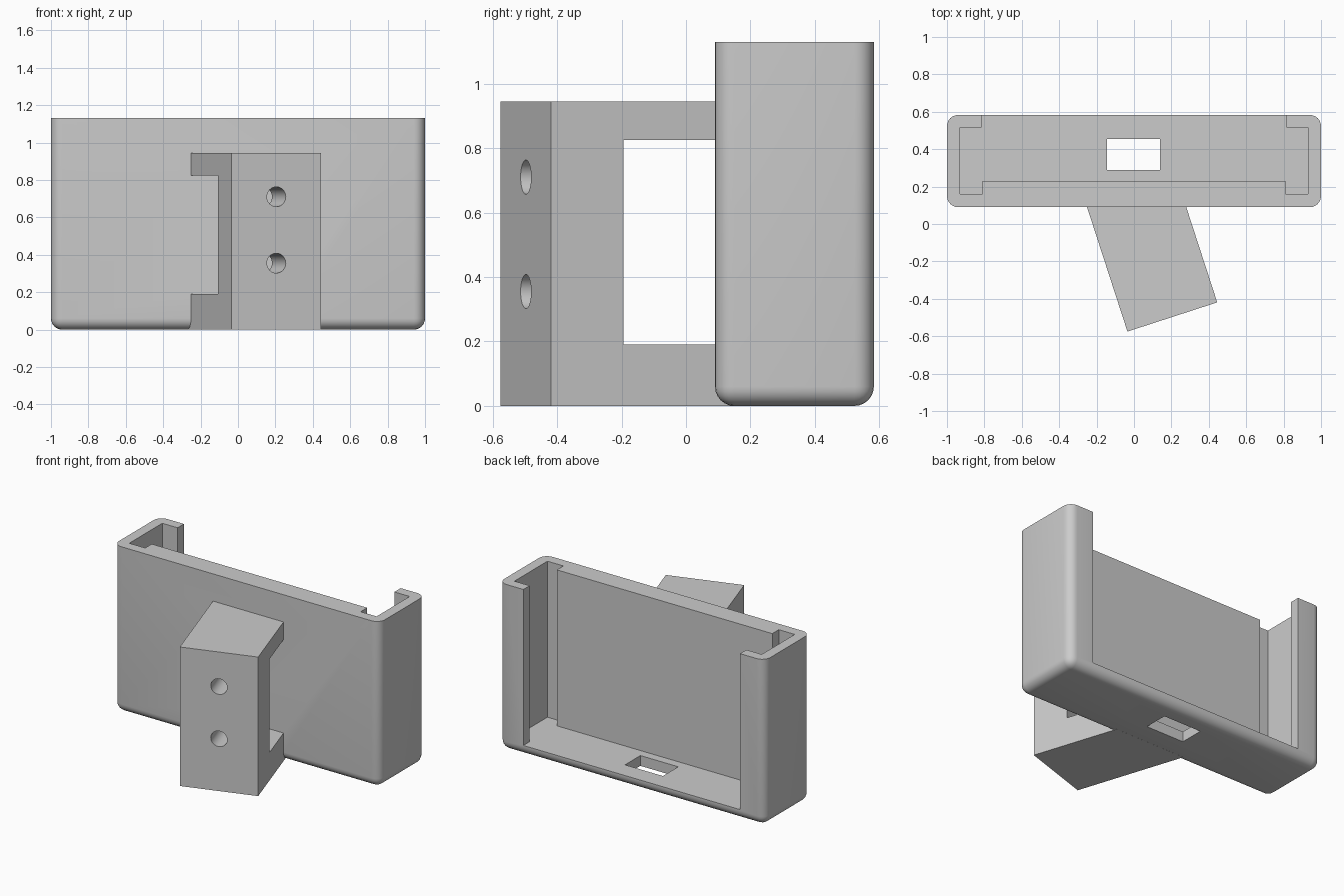
import bpy, bmesh, math
from mathutils import Matrix, Vector

if "Cube" in bpy.data.objects:
    bpy.data.objects.remove(bpy.data.objects["Cube"])


def prism(name, outline, z0, z1):
    """Extrude an xy outline from z0 to z1."""
    bm = bmesh.new()
    face = bm.faces.new([bm.verts.new((x, y, z0)) for x, y in outline])
    top = bmesh.ops.extrude_face_region(bm, geom=[face])["geom"]
    verts = [v for v in top if isinstance(v, bmesh.types.BMVert)]
    bmesh.ops.translate(bm, verts=verts, vec=(0, 0, z1 - z0))
    bmesh.ops.recalc_face_normals(bm, faces=bm.faces)
    return finish(name, bm)


def finish(name, bm):
    mesh = bpy.data.meshes.new(name)
    bm.to_mesh(mesh)
    bm.free()
    ob = bpy.data.objects.new(name, mesh)
    bpy.context.collection.objects.link(ob)
    return ob


def combine(ob, tool, operation):
    """Apply a boolean and remove the tool object."""
    mod = ob.modifiers.new("bool", "BOOLEAN")
    mod.object, mod.operation, mod.solver = tool, operation, "EXACT"
    bpy.context.view_layer.objects.active = ob
    bpy.ops.object.modifier_apply(modifier=mod.name)
    bpy.data.objects.remove(tool)


def rect(x0, x1, y0, y1):
    return [(x0, y0), (x1, y0), (x1, y1), (x0, y1)]


# Cradle shell: rounded upright and bottom edges, sharp top rim
cradle = prism("device_cradle", rect(-1, 1, 0.09, 0.583), 0, 1.13)
bm = bmesh.new()
bm.from_mesh(cradle.data)
edges = [e for e in bm.edges if min(v.co.z for v in e.verts) < 0.01]
bmesh.ops.bevel(bm, geom=edges, offset=0.06, segments=6, profile=0.5, affect="EDGES")
bm.to_mesh(cradle.data)
bm.free()

# Cavity: side channels, raised front panel and open back
half = [(0.81, 0.23), (0.81, 0.16), (0.93, 0.16), (0.93, 0.515), (0.815, 0.515), (0.815, 0.7)]
outline = half + [(-x, y) for x, y in reversed(half)]
combine(cradle, prism("cavity_cutter", outline, 0.07, 1.3), "DIFFERENCE")

# Cable slot through the floor
combine(cradle, prism("slot_cutter", rect(-0.145, 0.14, 0.29, 0.455), -0.2, 0.3), "DIFFERENCE")

# Angled mounting bracket, ending inside the cradle's front wall
angle = math.radians(18)
across = Vector((math.cos(angle), math.sin(angle)))
inward = Vector((-math.sin(angle), math.cos(angle)))
left, right = Vector((-0.035, -0.575)), Vector((0.445, -0.419))


def at_y(p, y):
    return p + inward * ((y - p.y) / inward.y)


bracket = prism("mount_bracket", [left, right, at_y(right, 0.147), at_y(left, 0.147)], 0, 0.945)

# Window through the bracket, leaving a front plate and two arms
a = left + inward * 0.237 - across * 0.2
b = right + inward * 0.237 + across * 0.2
combine(bracket, prism("window_cutter", [a, b, b + inward, a + inward], 0.19, 0.825), "DIFFERENCE")

# Two screw holes square to the front plate
centre = (left + right) / 2
for z in (0.355, 0.71):
    bm = bmesh.new()
    bmesh.ops.create_cone(bm, cap_ends=True, segments=32, radius1=0.053, radius2=0.053, depth=0.6,
                          matrix=Matrix.Translation((centre.x, centre.y, z))
                          @ Matrix.Rotation(angle, 4, "Z") @ Matrix.Rotation(math.pi / 2, 4, "X"))
    combine(bracket, finish("screw_cutter", bm), "DIFFERENCE")

# Fuse bracket and cradle, then smooth the rounded areas
combine(cradle, bracket, "UNION")
bpy.ops.object.select_all(action="DESELECT")
cradle.select_set(True)
bpy.context.view_layer.objects.active = cradle
bpy.ops.object.shade_smooth_by_angle(angle=math.radians(30))
